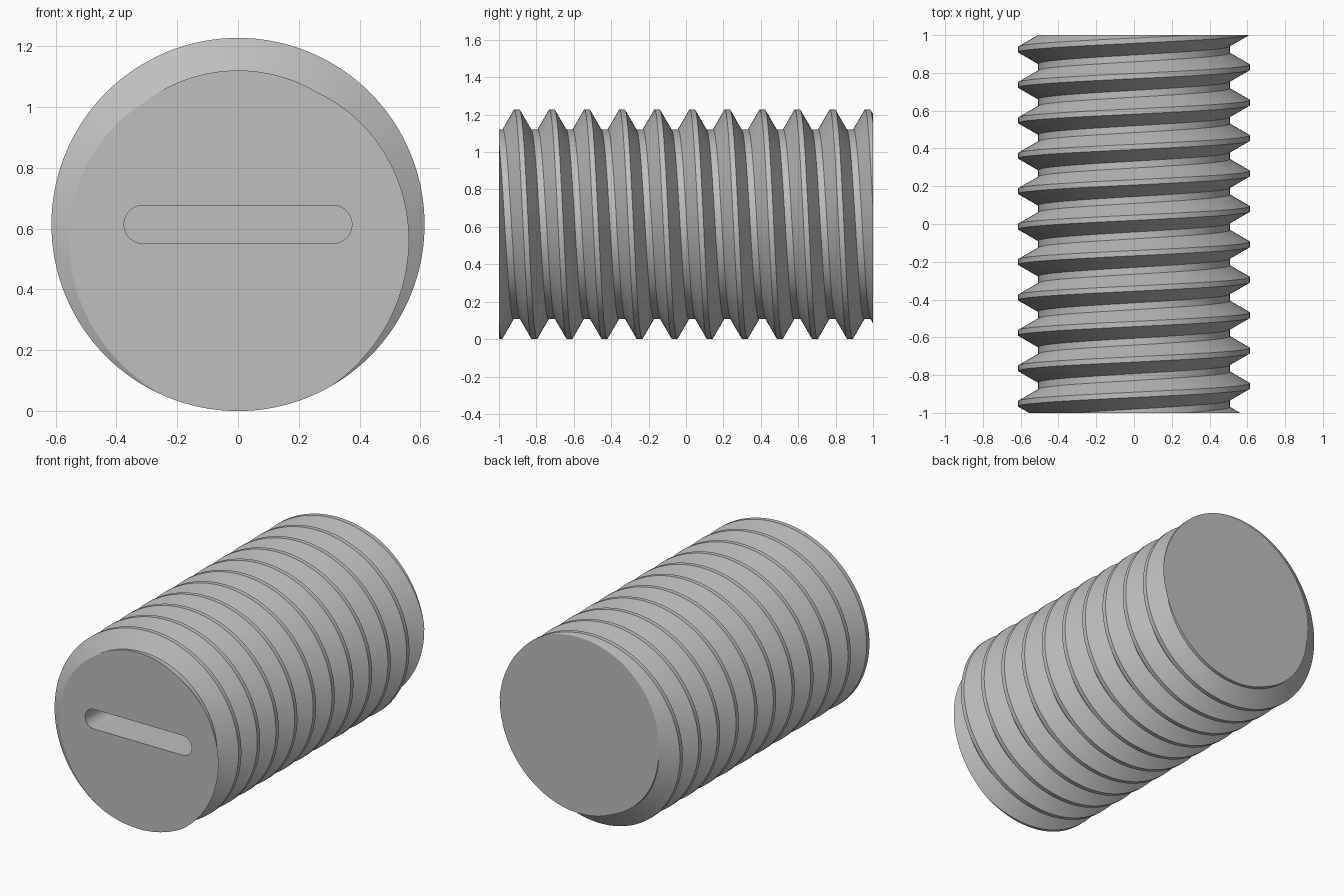
import bpy
import bmesh
from math import cos, sin, pi, radians

cube = bpy.data.objects.get("Cube")
if cube:
    bpy.data.objects.remove(cube)

RADIUS, ROOT = 0.614, 0.507      # crest and root radii
PITCH, CREST_W, ROOT_W = 0.1875, 0.028, 0.036
HALF_LEN = 1.0
SEGMENTS, TURNS = 128, 14
START = 0.08                     # crest position at the +x side

steel = bpy.data.materials.new("steel_grey")
steel.use_nodes = True
colour = (0.52, 0.52, 0.52, 1)
steel.diffuse_color = colour
steel.node_tree.nodes["Principled BSDF"].inputs["Base Color"].default_value = colour


def to_object(name, bm):
    bmesh.ops.recalc_face_normals(bm, faces=bm.faces)
    mesh = bpy.data.meshes.new(name)
    bm.to_mesh(mesh)
    bm.free()
    mesh.materials.append(steel)
    obj = bpy.data.objects.new(name, mesh)
    bpy.context.collection.objects.link(obj)
    return obj


# Threaded rod: a trapezoid profile swept along a helix about the y axis
profile = [(-CREST_W / 2, RADIUS), (CREST_W / 2, RADIUS),
           ((PITCH - ROOT_W) / 2, ROOT), ((PITCH + ROOT_W) / 2, ROOT)]
bm = bmesh.new()
rings = []
for k in range(SEGMENTS * TURNS + 1):
    a = -2 * pi * k / SEGMENTS
    y0 = START + PITCH * (k / SEGMENTS - TURNS / 2)
    rings.append([bm.verts.new((r * cos(a), y0 + y, RADIUS + r * sin(a)))
                  for y, r in profile])
for k in range(SEGMENTS * TURNS):
    strips = list(zip(rings[k], rings[k][1:], rings[k + 1], rings[k + 1][1:]))
    for p, q, s, t in strips:
        bm.faces.new((p, q, t, s))
    if k + 1 + SEGMENTS < len(rings):
        bm.faces.new((rings[k][3], rings[k + SEGMENTS][0],
                      rings[k + 1 + SEGMENTS][0], rings[k + 1][3]))

# Trim both ends flat and cap them
for side in (-1, 1):
    cut = bmesh.ops.bisect_plane(
        bm, geom=bm.verts[:] + bm.edges[:] + bm.faces[:], dist=1e-6,
        plane_co=(0, side * HALF_LEN, 0), plane_no=(0, side, 0), clear_outer=True)
    rim = [e for e in cut["geom_cut"]
           if isinstance(e, bmesh.types.BMEdge) and e.is_boundary]
    bmesh.ops.edgeloop_fill(bm, edges=rim)
rod = to_object("threaded_rod", bm)

# Driver slot: a round-ended bar cut into the front face
SLOT_R, SLOT_X, DEPTH = 0.0625, 0.3125, 0.25
bm = bmesh.new()
outline = []
for end in (1, -1):
    for i in range(25):
        a = pi * i / 24 - end * pi / 2
        outline.append(bm.verts.new((end * SLOT_X + SLOT_R * cos(a), -HALF_LEN - 0.1,
                                     RADIUS + SLOT_R * sin(a))))
face = bm.faces.new(outline)
grown = bmesh.ops.extrude_face_region(bm, geom=[face], use_keep_orig=True)
bmesh.ops.translate(bm, vec=(0, DEPTH + 0.1, 0),
                    verts=[v for v in grown["geom"] if isinstance(v, bmesh.types.BMVert)])
cutter = to_object("slot_cutter", bm)
cutter.hide_render = True

cut = rod.modifiers.new("slot", "BOOLEAN")
cut.operation = "DIFFERENCE"
cut.solver = "EXACT"
cut.object = cutter
bpy.ops.object.select_all(action="DESELECT")
rod.select_set(True)
bpy.context.view_layer.objects.active = rod
bpy.ops.object.modifier_apply(modifier=cut.name)
bpy.data.objects.remove(cutter)
bpy.ops.object.shade_smooth_by_angle(angle=radians(30))
